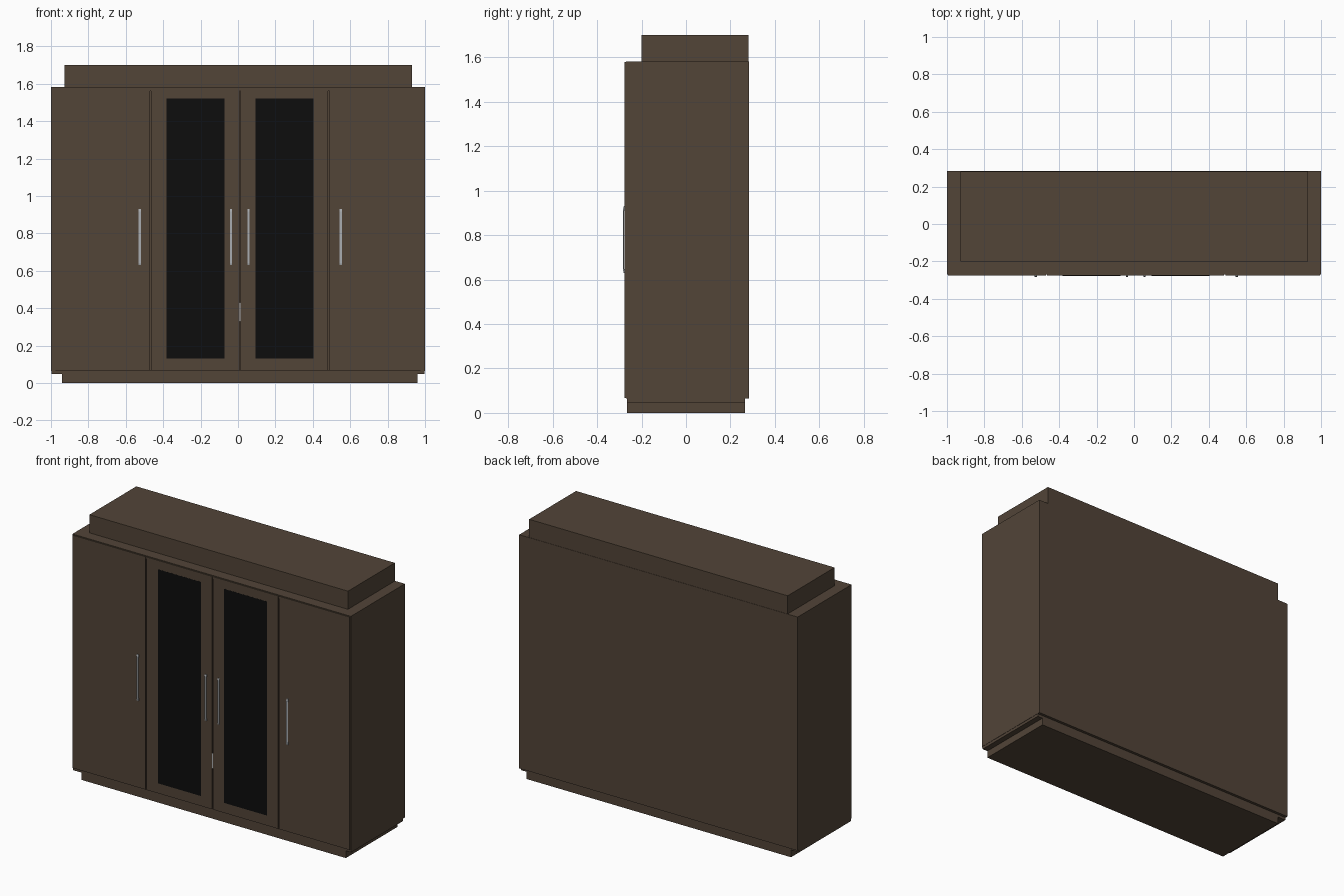
import bpy
import bmesh

if "Cube" in bpy.data.objects:
    bpy.data.objects.remove(bpy.data.objects["Cube"])


def material(name, rgb):
    m = bpy.data.materials.new(name)
    m.diffuse_color = (*rgb, 1)
    m.use_nodes = True
    m.node_tree.nodes["Principled BSDF"].inputs["Base Color"].default_value = m.diffuse_color
    return m


wood = material("dark brown wood", (0.084, 0.058, 0.039))
glass = material("black glass", (0.004, 0.004, 0.004))
steel = material("brushed steel", (0.40, 0.42, 0.44))


def finish(name, bm, mat):
    bmesh.ops.recalc_face_normals(bm, faces=bm.faces)
    mesh = bpy.data.meshes.new(name)
    bm.to_mesh(mesh)
    bm.free()
    mesh.materials.append(mat)
    ob = bpy.data.objects.new(name, mesh)
    bpy.context.collection.objects.link(ob)
    return ob


def box(name, x, y, z, mat):
    """Box from (min, max) ranges."""
    bm = bmesh.new()
    bmesh.ops.create_cube(bm, size=1)
    for v in bm.verts:
        for i, (a, b) in enumerate((x, y, z)):
            v.co[i] = a if v.co[i] < 0 else b
    return finish(name, bm, mat)


def handle(name, x):
    """Slim pull: a side profile extruded across x, with gap behind the grip."""
    profile = [(-0.275, 0.630), (-0.280, 0.630), (-0.283, 0.640), (-0.283, 0.917),
               (-0.280, 0.930), (-0.275, 0.930), (-0.275, 0.915), (-0.279, 0.910),
               (-0.279, 0.650), (-0.275, 0.645)]
    bm = bmesh.new()
    face = bm.faces.new([bm.verts.new((x - 0.006, y, z)) for y, z in profile])
    ext = bmesh.ops.extrude_face_region(bm, geom=[face])
    verts = [g for g in ext["geom"] if isinstance(g, bmesh.types.BMVert)]
    bmesh.ops.translate(bm, verts=verts, vec=(0.012, 0, 0))
    return finish(name, bm, steel)


# Plinth and bottom board
box("plinth", (-0.94, 0.96), (-0.265, 0.265), (0, 0.047), wood)
box("bottom_board", (-0.998, 0.998), (-0.265, 0.265), (0.047, 0.068), wood)

# Carcass
for side, s in (("left", -1), ("right", 1)):
    x = sorted((s * 1.0, s * 0.975))
    box(side + "_side_panel", x, (-0.270, 0.283), (0.065, 1.582), wood)
box("back_panel", (-0.975, 0.975), (0.265, 0.283), (0.065, 1.582), wood)
box("top_board", (-0.975, 0.975), (-0.270, 0.265), (1.56, 1.582), wood)
box("inner_backing", (-0.975, 0.975), (-0.255, -0.250), (0.068, 1.56), wood)

# Raised cornice on top
box("cornice", (-0.927, 0.93), (-0.20, 0.281), (1.575, 1.70), wood)

# Four doors separated by narrow gaps
edges = [-0.997, -0.467, 0.010, 0.485, 0.997]
for i in range(4):
    box(f"door_{i + 1}", (edges[i] + 0.003, edges[i + 1] - 0.003),
        (-0.276, -0.2705), (0.066, 1.578), wood)

# Glass panes on the middle doors
for name, x in (("left", (-0.382, -0.072)), ("right", (0.094, 0.403))):
    box(name + "_glass_pane", x, (-0.2768, -0.272), (0.131, 1.52), glass)

# Lock strip in the centre gap
box("lock_strip", (0.007, 0.013), (-0.275, -0.262), (0.33, 0.43), steel)

# Handles
for i, x in enumerate((-0.525, -0.037, 0.056, 0.550)):
    handle(f"handle_{i + 1}", x)
